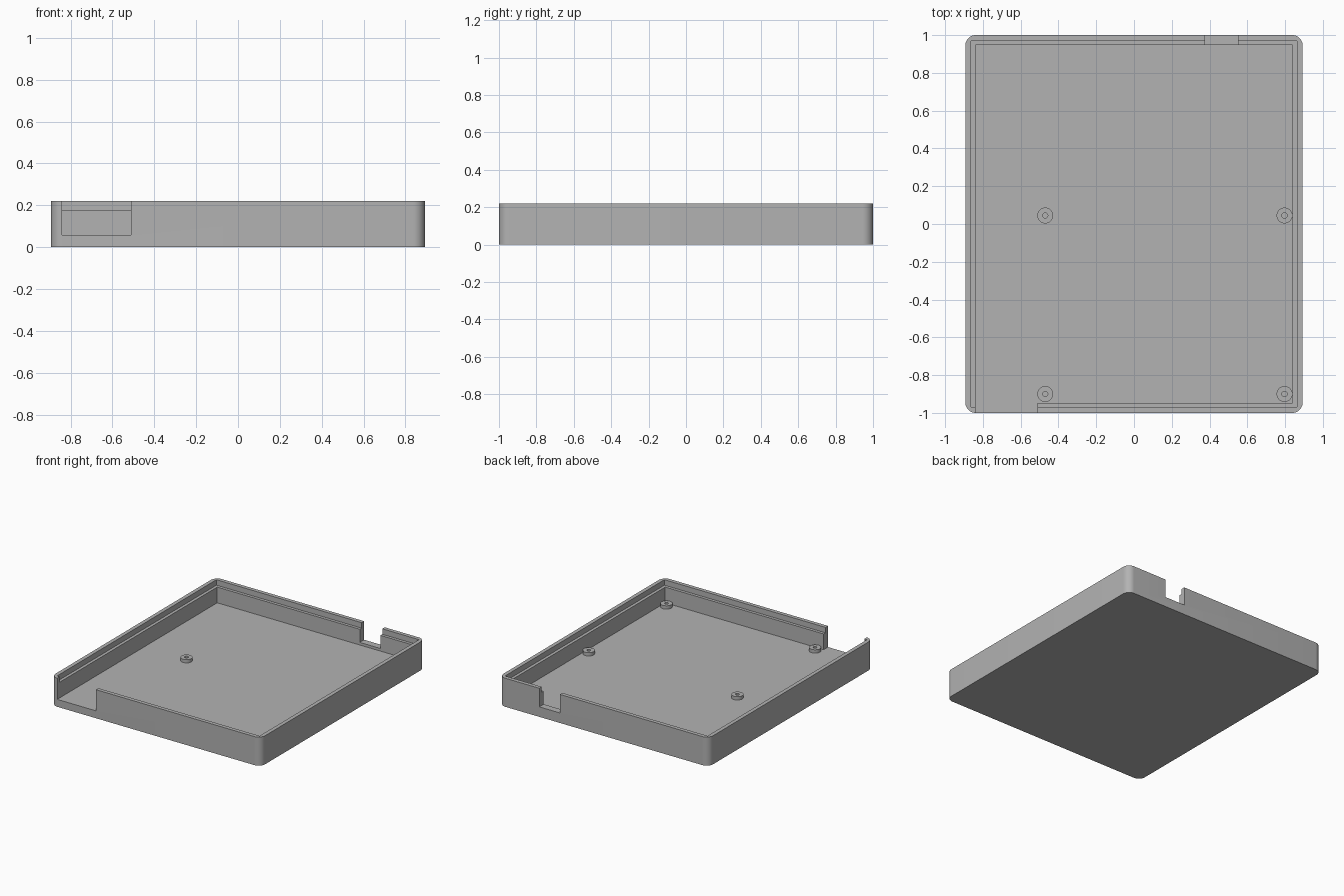
import bpy
import bmesh
from math import cos, sin, pi

cube = bpy.data.objects.get("Cube")
if cube:
    bpy.data.objects.remove(cube, do_unlink=True)

# Main dimensions
HX, HY, HEIGHT = 0.893, 1.0, 0.22
CORNER = 0.055
FLOOR, LEDGE = 0.057, 0.178
WALL, LIP = 0.053, 0.03
TOP = HEIGHT + 0.1

grey = bpy.data.materials.new("plain_grey")
grey.use_nodes = True
colour = (0.45, 0.45, 0.45, 1)
grey.diffuse_color = colour
grey.node_tree.nodes["Principled BSDF"].inputs["Base Color"].default_value = colour


def add_object(name, bm):
    bmesh.ops.recalc_face_normals(bm, faces=bm.faces)
    mesh = bpy.data.meshes.new(name)
    bm.to_mesh(mesh)
    bm.free()
    mesh.materials.append(grey)
    obj = bpy.data.objects.new(name, mesh)
    bpy.context.collection.objects.link(obj)
    return obj


def prism(name, outline, z0, z1):
    bm = bmesh.new()
    face = bm.faces.new([bm.verts.new((x, y, z0)) for x, y in outline])
    top = bmesh.ops.extrude_face_region(bm, geom=[face])["geom"]
    verts = [v for v in top if isinstance(v, bmesh.types.BMVert)]
    bmesh.ops.translate(bm, verts=verts, vec=(0, 0, z1 - z0))
    return add_object(name, bm)


def box(name, x0, x1, y0, y1, z0, z1):
    return prism(name, [(x0, y0), (x1, y0), (x1, y1), (x0, y1)], z0, z1)


def rounded_outline(hx, hy, r, steps=10):
    points = []
    for i, (sx, sy) in enumerate([(1, 1), (-1, 1), (-1, -1), (1, -1)]):
        for k in range(steps + 1):
            a = (i + k / steps) * pi / 2
            points.append((sx * (hx - r) + r * cos(a), sy * (hy - r) + r * sin(a)))
    return points


def cut(obj, cutter):
    cutter.hide_render = True
    mod = obj.modifiers.new("cut", "BOOLEAN")
    mod.operation, mod.solver, mod.object = "DIFFERENCE", "EXACT", cutter
    activate(obj)
    bpy.ops.object.modifier_apply(modifier=mod.name)
    bpy.data.objects.remove(cutter, do_unlink=True)


def activate(obj):
    bpy.ops.object.select_all(action="DESELECT")
    obj.select_set(True)
    bpy.context.view_layer.objects.active = obj


# Tray with rounded outer corners
tray = prism("tray", rounded_outline(HX, HY, CORNER), 0, HEIGHT)

# Square-cornered cavity and the wider recess that leaves a thin lip
ix, iy = HX - WALL, HY - WALL
cut(tray, box("cavity_cutter", -ix, ix, -iy, iy, FLOOR, TOP))
lx, ly = HX - LIP, HY - LIP
cut(tray, box("lip_cutter", -lx, lx, -ly, ly, LEDGE, TOP))

# Wide front opening level with the floor, and a small notch in the back wall
cut(tray, box("front_opening_cutter", -ix, -0.51, -HY - 0.1, -iy + 0.01, FLOOR, TOP))
cut(tray, box("back_notch_cutter", 0.375, 0.55, iy - 0.02, HY + 0.1, 0.077, TOP))
activate(tray)
bpy.ops.object.shade_smooth_by_angle(angle=pi / 6)


# Ring-shaped standoffs with a screw hole
def standoff(name, x, y, outer=0.042, inner=0.014, height=0.026, sides=32):
    bm = bmesh.new()
    profile = [(inner, FLOOR), (inner, FLOOR + height),
               (outer, FLOOR + height), (outer, FLOOR)]
    rings = []
    for k in range(sides):
        a = 2 * pi * k / sides
        rings.append([bm.verts.new((x + r * cos(a), y + r * sin(a), z)) for r, z in profile])
    for k in range(sides):
        a, b = rings[k], rings[(k + 1) % sides]
        for j in range(len(profile)):
            n = (j + 1) % len(profile)
            bm.faces.new((a[j], b[j], b[n], a[n]))
    obj = add_object(name, bm)
    activate(obj)
    bpy.ops.object.shade_smooth_by_angle(angle=pi / 6)


for side, x in (("right", -0.47), ("left", 0.797)):
    for end, y in (("front", -0.9), ("middle", 0.045)):
        standoff(f"standoff_{end}_{side}", x, y)
